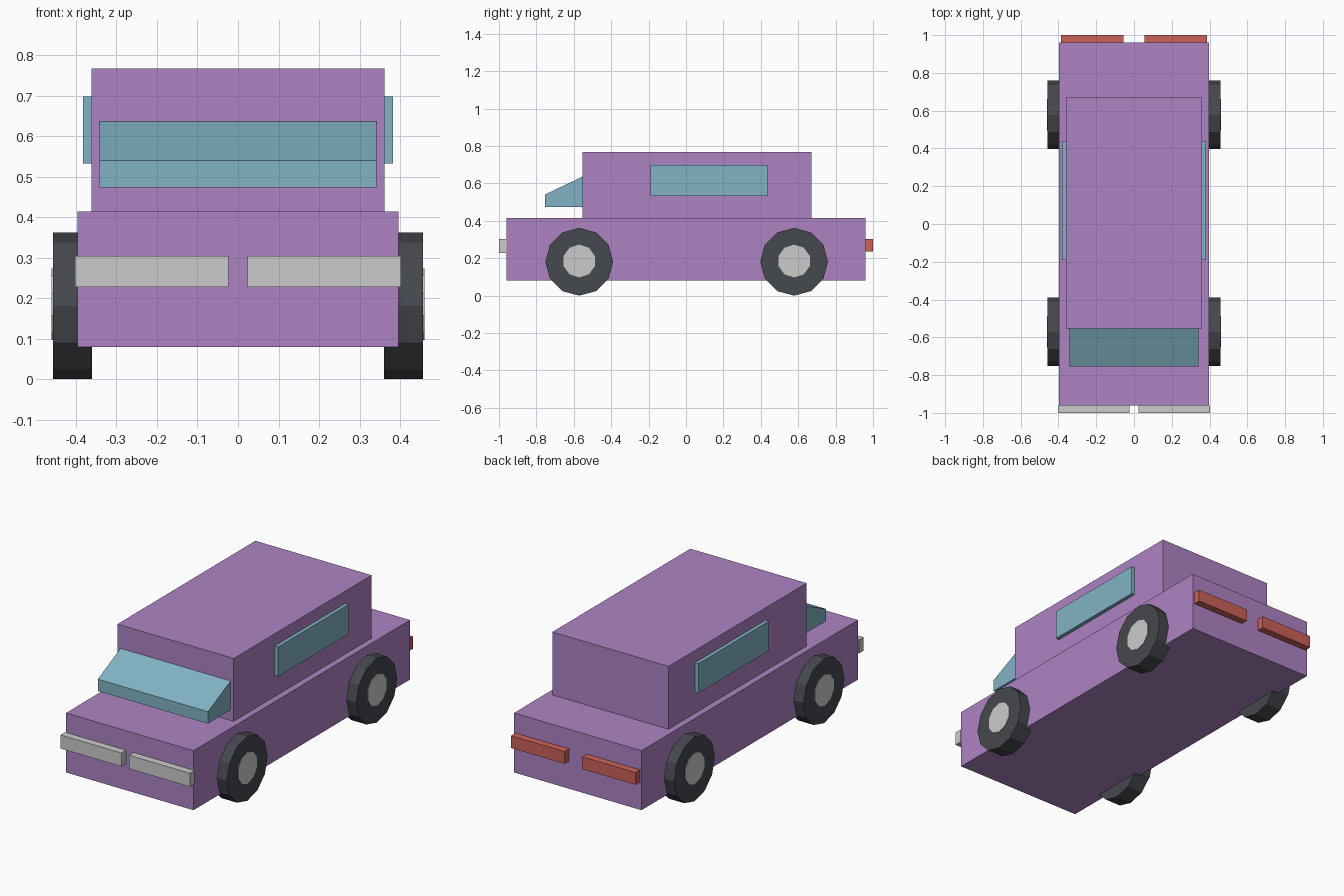
import bpy, bmesh
from math import pi
from mathutils import Matrix

if "Cube" in bpy.data.objects:
    bpy.data.objects.remove(bpy.data.objects["Cube"])


def material(name, rgb):
    m = bpy.data.materials.new(name)
    m.diffuse_color = (*rgb, 1)
    m.use_nodes = True
    m.node_tree.nodes["Principled BSDF"].inputs["Base Color"].default_value = m.diffuse_color
    return m


PURPLE = material("purple paint", (0.42, 0.23, 0.55))
GLASS = material("blue glass", (0.22, 0.45, 0.55))
RED = material("red lens", (0.6, 0.12, 0.1))
RUBBER = material("dark rubber", (0.06, 0.065, 0.075))


def add(name, bm, mat=None):
    bmesh.ops.recalc_face_normals(bm, faces=bm.faces)
    me = bpy.data.meshes.new(name)
    bm.to_mesh(me)
    bm.free()
    ob = bpy.data.objects.new(name, me)
    bpy.context.collection.objects.link(ob)
    if mat:
        me.materials.append(mat)
    return ob


def box(name, x, y, z, mat=None):
    bm = bmesh.new()
    bmesh.ops.create_cube(bm, size=1)
    for v in bm.verts:
        for i, (lo, hi) in enumerate((x, y, z)):
            v.co[i] = hi if v.co[i] > 0 else lo
    return add(name, bm, mat)


def disc(name, x, y, z, r, sides, turn, mat=None):
    """Faceted cylinder lying along x between the two x values."""
    bm = bmesh.new()
    place = (Matrix.Translation(((x[0] + x[1]) / 2, y, z))
             @ Matrix.Rotation(turn, 4, 'X') @ Matrix.Rotation(pi / 2, 4, 'Y'))
    bmesh.ops.create_cone(bm, cap_ends=True, segments=sides, radius1=r, radius2=r,
                          depth=abs(x[1] - x[0]), matrix=place)
    return add(name, bm, mat)


# Body and cabin
box("body", (-0.396, 0.396), (-0.96, 0.96), (0.08, 0.414), PURPLE)
box("cabin", (-0.361, 0.361), (-0.554, 0.67), (0.414, 0.767), PURPLE)

# Sloped windscreen: side profile extruded across the width
bm = bmesh.new()
profile = [(-0.755, 0.473), (-0.554, 0.473), (-0.554, 0.636), (-0.755, 0.54)]
face = bm.faces.new([bm.verts.new((-0.342, y, z)) for y, z in profile])
ext = bmesh.ops.extrude_face_region(bm, geom=[face], use_keep_orig=True)
for v in ext["geom"]:
    if isinstance(v, bmesh.types.BMVert):
        v.co.x = 0.342
add("windscreen", bm, GLASS)

# Mirrored windows, lights and wheels
for side, s in (("left", -1), ("right", 1)):
    def mx(a, b):
        return tuple(sorted((s * a, s * b)))

    box(f"{side}_window", mx(0.361, 0.382), (-0.19, 0.436), (0.532, 0.698), GLASS)
    box(f"{side}_headlight", mx(0.024, 0.402), (-1.0, -0.96), (0.228, 0.304))
    box(f"{side}_tail_light", mx(0.055, 0.386), (0.96, 1.0), (0.235, 0.304), RED)
    for end, y in (("front", -0.571), ("rear", 0.578)):
        disc(f"{side}_{end}_tyre", mx(0.36, 0.457), y, 0.181, 0.181, 12, 0, RUBBER)
        disc(f"{side}_{end}_hub", mx(0.44, 0.46), y, 0.185, 0.088, 10, pi / 10)
